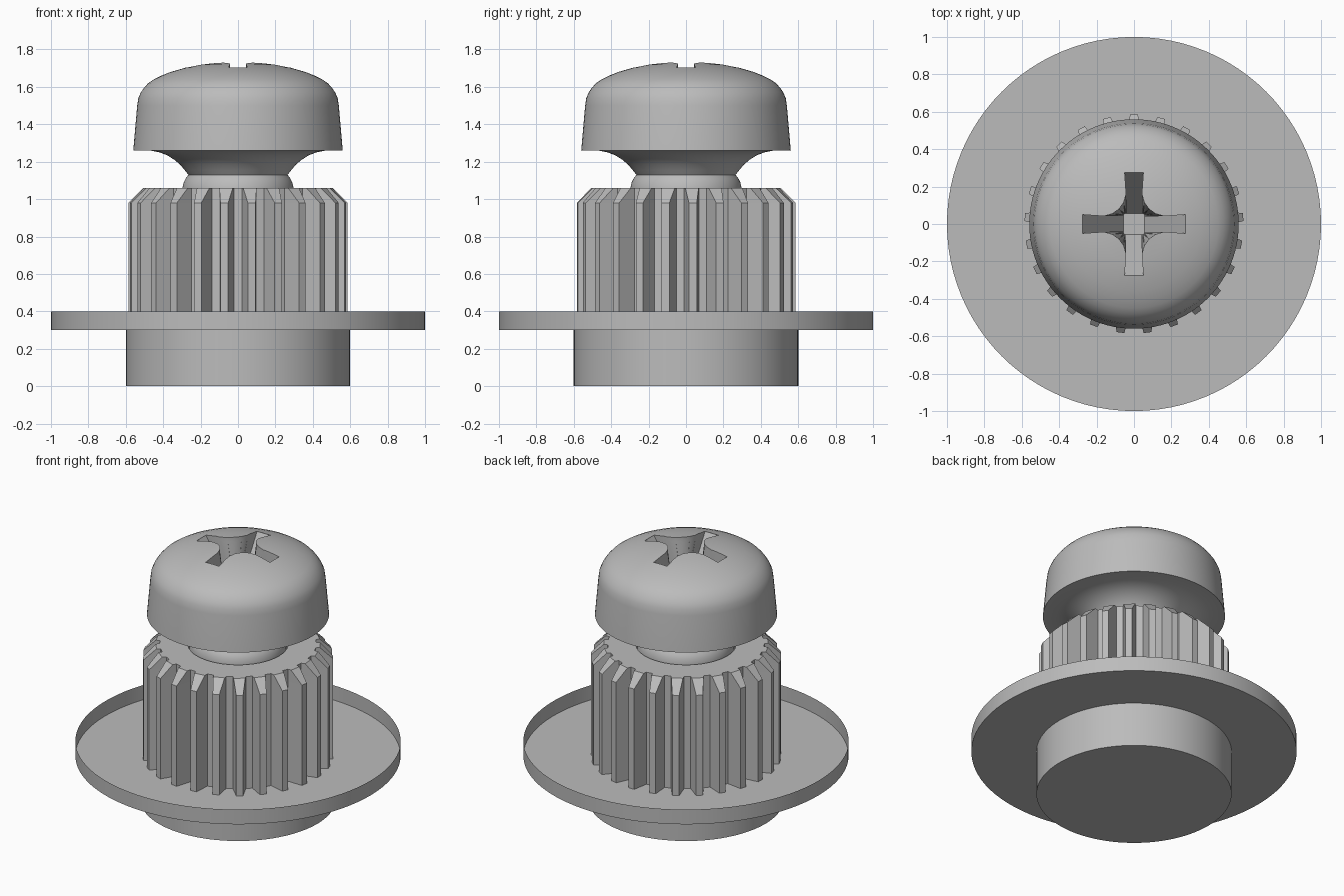
import bpy, bmesh
from math import sin, cos, pi, radians
from mathutils import Vector, Matrix

old = bpy.data.objects.get("Cube")
if old:
    bpy.data.objects.remove(old, do_unlink=True)

steel = bpy.data.materials.new("grey steel")
steel.use_nodes = True
GREY = (0.5, 0.5, 0.5, 1)
steel.diffuse_color = GREY
steel.node_tree.nodes["Principled BSDF"].inputs["Base Color"].default_value = GREY


def finish(name, bm):
    mesh = bpy.data.meshes.new(name)
    bm.to_mesh(mesh)
    bm.free()
    mesh.materials.append(steel)
    obj = bpy.data.objects.new(name, mesh)
    bpy.context.collection.objects.link(obj)
    return obj


def activate(obj):
    bpy.ops.object.select_all(action="DESELECT")
    obj.select_set(True)
    bpy.context.view_layer.objects.active = obj


def smooth(obj):
    activate(obj)
    bpy.ops.object.shade_smooth_by_angle(angle=radians(30))


def loft(bm, rings, closed=True):
    """Skin consecutive closed rings of points, listed from the bottom up."""
    loops = [[bm.verts.new(p) for p in ring] for ring in rings]
    n = len(loops[0])
    for low, high in zip(loops, loops[1:]):
        for i in range(n):
            j = (i + 1) % n
            bm.faces.new((low[i], low[j], high[j], high[i]))
    return loops


def lathe(name, profile, steps=96):
    bm = bmesh.new()
    angles = [2 * pi * i / steps for i in range(steps)]
    loft(bm, [[(r * cos(a), r * sin(a), z) for a in angles] for r, z in profile])
    bmesh.ops.remove_doubles(bm, verts=bm.verts, dist=1e-5)
    return finish(name, bm)


# Round base and thin-walled open dish flange
smooth(lathe("base", [(0, 0), (0.6, 0), (0.6, 0.3)]))
smooth(lathe("flange", [(0, 0.3), (1, 0.3), (1, 0.4)]))

# Knurled collar: tapered teeth with a chamfered top
TEETH = 25
ROOT = 0.48


def collar_ring(z, tip, tip_half):
    points = []
    for i in range(TEETH):
        turn = Matrix.Rotation(pi / 2 + 2 * pi * i / TEETH, 3, "Z")
        for r, w in ((ROOT, -0.04), (tip, -tip_half), (tip, tip_half), (ROOT, 0.04)):
            points.append(turn @ Vector((r, w, z)))
    return points


bm = bmesh.new()
rings = [collar_ring(0.3, 0.585, 0.021), collar_ring(0.98, 0.585, 0.021),
         collar_ring(1.06, 0.505, 0.036)]
# top rim runs in to a round bore
bore = [Vector((p.x, p.y, 0)).normalized() * 0.31 for p in rings[-1]]
rings += [[p + Vector((0, 0, z)) for p in bore] for z in (1.06, 0.95)]
loft(bm, rings)
finish("knurled_collar", bm)

# Screw: neck, flared shoulder and domed head in one turned body
screw = lathe("screw_head", [
    (0, 0.9), (0.3, 0.9), (0.297, 1.06), (0.29, 1.09), (0.28, 1.11), (0.265, 1.13),
    (0.285, 1.155), (0.31, 1.185), (0.34, 1.21), (0.375, 1.233), (0.42, 1.25),
    (0.47, 1.26), (0.56, 1.26), (0.539, 1.5), (0.533, 1.54), (0.52, 1.57),
    (0.503, 1.595), (0.48, 1.62), (0.45, 1.64), (0.41, 1.66), (0.36, 1.68),
    (0.28, 1.703), (0.2, 1.719), (0.1, 1.731), (0, 1.735)])

# Cross recess: filleted cross tapering to a small square floor
ARM = [(0.275, 0.05), (0.16, 0.042), (0.115, 0.055), (0.08, 0.08),
       (0.055, 0.115), (0.042, 0.16), (0.05, 0.275)]
FLOOR = [(0.055, 0.04), (0.055, 0.045), (0.055, 0.05), (0.054, 0.054),
         (0.05, 0.055), (0.045, 0.055), (0.04, 0.055)]


def cross_ring(quarter, z):
    return [Matrix.Rotation(k * pi / 2, 3, "Z") @ Vector((x, y, z))
            for k in range(4) for x, y in quarter]


bm = bmesh.new()
loops = loft(bm, [cross_ring(FLOOR, 1.36), cross_ring(ARM, 1.7), cross_ring(ARM, 1.8)])
bm.faces.new(loops[0][::-1])
bm.faces.new(loops[-1])
bmesh.ops.triangulate(bm, faces=bm.faces)
cutter = finish("recess_cutter", bm)
cutter.hide_render = True

cut = screw.modifiers.new("recess", "BOOLEAN")
cut.operation = "DIFFERENCE"
cut.solver = "EXACT"
cut.object = cutter
activate(screw)
bpy.ops.object.modifier_apply(modifier=cut.name)
bpy.data.objects.remove(cutter, do_unlink=True)
smooth(screw)
